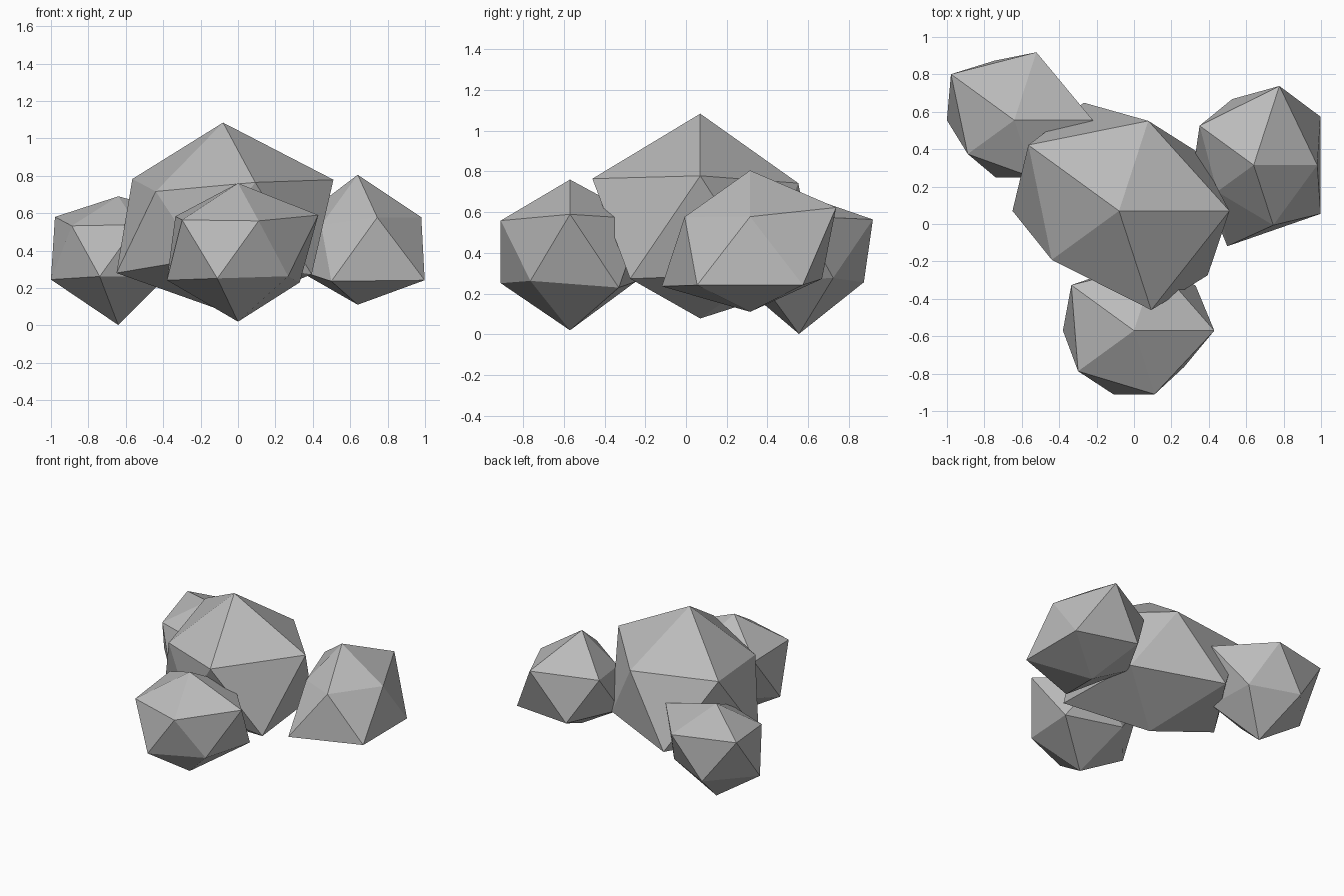
import bpy
import bmesh
from math import atan2, pi
from mathutils import Vector

# Remove the default cube only
default_cube = bpy.data.objects.get("Cube")
if default_cube:
    bpy.data.objects.remove(default_cube, do_unlink=True)

# One plain stone colour
stone = bpy.data.materials.new("grey stone")
stone_colour = (0.5, 0.5, 0.5, 1.0)
stone.use_nodes = True
stone.diffuse_color = stone_colour
stone.node_tree.nodes["Principled BSDF"].inputs["Base Color"].default_value = stone_colour

FLATTEN = 0.86  # boulders are slightly squashed in height


def add_rock(name, centre, top, bottom, ring):
    """Icosahedron whose corners are pushed to their own radius.

    The ring lists the ten side corners anticlockwise from +x,
    alternating between the upper and the lower row.
    """
    bm = bmesh.new()
    bmesh.ops.create_icosphere(bm, subdivisions=1, radius=1.0)
    for vert in bm.verts:
        direction = vert.co.normalized()
        if abs(direction.z) > 0.9:
            radius = top if direction.z > 0 else bottom
        else:
            step = round(atan2(direction.y, direction.x) / (pi / 5)) % len(ring)
            radius = ring[step]
        vert.co = direction * radius
        vert.co.z *= FLATTEN
    mesh = bpy.data.meshes.new(name)
    bm.to_mesh(mesh)
    bm.free()
    mesh.materials.append(stone)
    rock = bpy.data.objects.new(name, mesh)
    rock.location = Vector(centre)
    bpy.context.collection.objects.link(rock)
    return rock


# Large boulder in the middle
add_rock("centre_boulder", centre=(-0.08, 0.07, 0.525), top=0.65, bottom=0.52,
         ring=[0.66, 0.59, 0.566, 0.68, 0.67, 0.637, 0.497, 0.44, 0.623, 0.655])

# Three smaller rocks around it
add_rock("front_rock", centre=(0, -0.57, 0.405), top=0.413, bottom=0.448,
         ring=[0.48, 0.456, 0.42, 0.38, 0.463, 0.425, 0.413, 0.4, 0.4, 0.37])
add_rock("back_right_rock", centre=(-0.64, 0.555, 0.4), top=0.337, bottom=0.463,
         ring=[0.47, 0.32, 0.427, 0.375, 0.468, 0.403, 0.344, 0.36, 0.36, 0.36])
add_rock("back_left_rock", centre=(0.64, 0.315, 0.432), top=0.434, bottom=0.374,
         ring=[0.38, 0.493, 0.497, 0.415, 0.4, 0.358, 0.27, 0.51, 0.378, 0.495])
